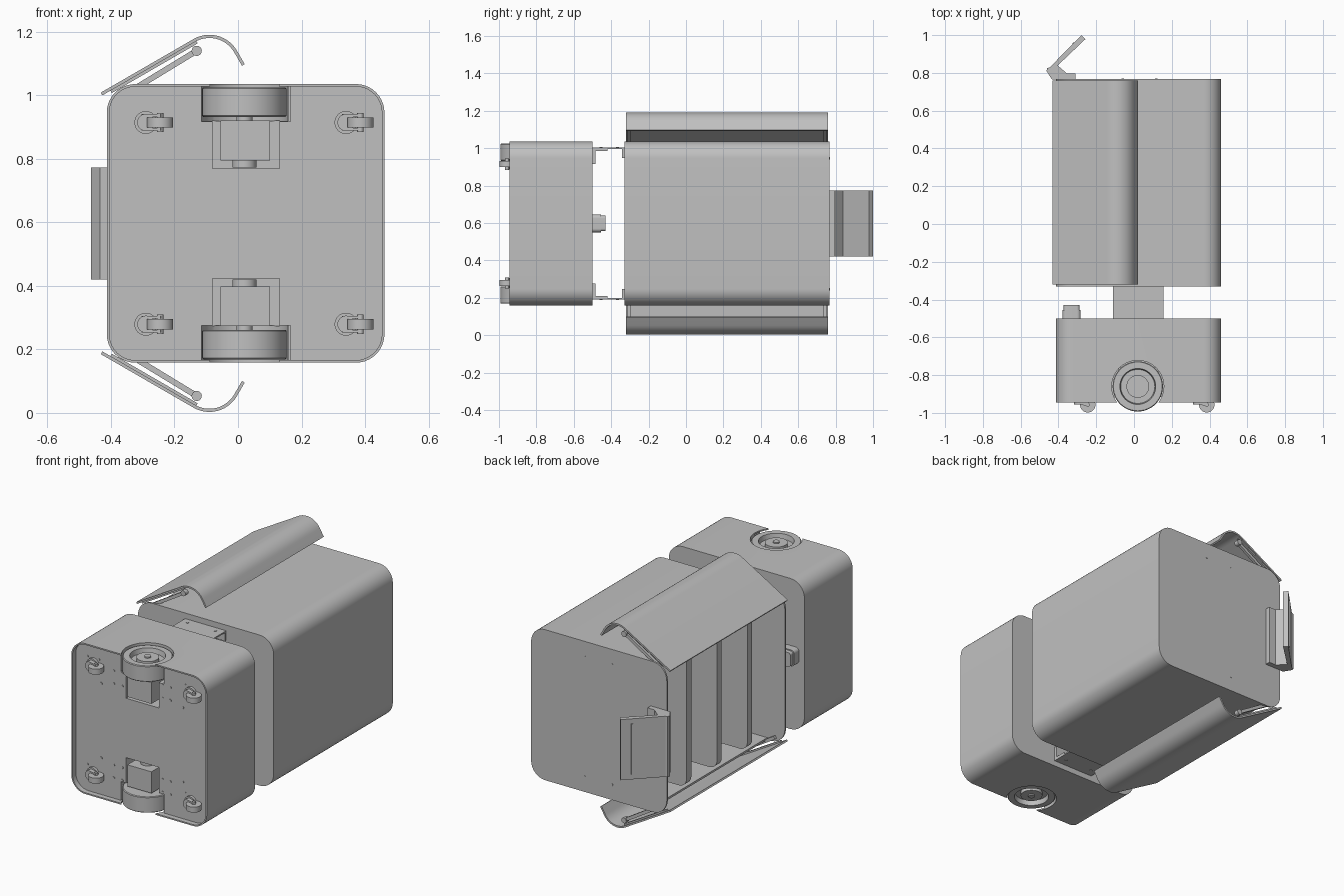
import bpy
import bmesh
from math import cos, sin, pi, radians
from mathutils import Vector

if "Cube" in bpy.data.objects:
    bpy.data.objects.remove(bpy.data.objects["Cube"])

MID = 0.5965  # height of the mirror plane

grey = bpy.data.materials.new("plain_grey")
grey.use_nodes = True
grey.diffuse_color = (0.53, 0.53, 0.53, 1)
grey.node_tree.nodes["Principled BSDF"].inputs["Base Color"].default_value = (0.53, 0.53, 0.53, 1)

# Maps a 2D outline point and an extrusion depth to 3D
AXES = {
    "y": lambda a, b, t: (a, t, b),
    "z": lambda a, b, t: (a, b, t),
}


def smooth(ob):
    bpy.ops.object.select_all(action="DESELECT")
    ob.select_set(True)
    bpy.context.view_layer.objects.active = ob
    bpy.ops.object.shade_smooth_by_angle(angle=radians(30))


def finish(name, bm):
    bmesh.ops.recalc_face_normals(bm, faces=bm.faces)
    mesh = bpy.data.meshes.new(name)
    bm.to_mesh(mesh)
    bm.free()
    mesh.materials.append(grey)
    ob = bpy.data.objects.new(name, mesh)
    bpy.context.collection.objects.link(ob)
    smooth(ob)
    return ob


def prism(name, outline, lo, hi, axis):
    bm = bmesh.new()
    place = AXES[axis]
    face = bm.faces.new([bm.verts.new(place(a, b, lo)) for a, b in outline])
    # Keep the starting face so the solid is closed
    side = bmesh.ops.extrude_face_region(bm, geom=[face], use_keep_orig=True)["geom"]
    move = Vector(place(0, 0, hi - lo))
    bmesh.ops.translate(bm, vec=move, verts=[v for v in side if isinstance(v, bmesh.types.BMVert)])
    return finish(name, bm)


def arc(cx, cy, r, start, end, n=10):
    return [(cx + r * cos(radians(start + (end - start) * i / n)),
             cy + r * sin(radians(start + (end - start) * i / n))) for i in range(n + 1)]


def circle(cx, cy, r, n=40):
    return arc(cx, cy, r, 0, 360 - 360 / n, n - 1)


def rect(a0, a1, b0, b1):
    return [(a0, b0), (a1, b0), (a1, b1), (a0, b1)]


def rounded(a0, a1, b0, b1, r):
    return (arc(a1 - r, b1 - r, r, 0, 90) + arc(a0 + r, b1 - r, r, 90, 180)
            + arc(a0 + r, b0 + r, r, 180, 270) + arc(a1 - r, b0 + r, r, 270, 360))


def box(name, x0, x1, y0, y1, z0, z1):
    return prism(name, rect(x0, x1, z0, z1), y0, y1, "y")


def lathe(name, profile, x, y, side):
    bm = bmesh.new()
    verts = [bm.verts.new((r, 0, side * h)) for r, h in profile]
    edges = [bm.edges.new(pair) for pair in zip(verts, verts[1:])]
    bmesh.ops.spin(bm, geom=verts + edges, axis=(0, 0, 1), cent=(0, 0, 0),
                   angle=2 * pi, steps=48, use_duplicate=False)
    bmesh.ops.remove_doubles(bm, verts=bm.verts, dist=1e-5)
    bmesh.ops.translate(bm, vec=(x, y, MID), verts=bm.verts)
    return finish(name, bm)


def carve(target, cutter):
    mod = target.modifiers.new("cut", "BOOLEAN")
    mod.operation = "DIFFERENCE"
    mod.solver = "EXACT"
    mod.object = cutter
    # Apply the cut, drop the helper and restore sharp edges
    bpy.context.view_layer.objects.active = target
    bpy.ops.object.modifier_apply(modifier=mod.name)
    bpy.data.objects.remove(cutter)
    smooth(target)


def strip(points, width):
    (ax, ay), (bx, by) = points
    d = Vector((bx - ax, by - ay)).normalized() * width / 2
    return [(ax - d.y, ay + d.x), (bx - d.y, by + d.x), (bx + d.y, by - d.x), (ax + d.y, ay - d.x)]


def flip(points, s):
    return [(a, MID + s * h) for a, h in points]


# Drive base with a recessed underside
Z0, Z1 = MID - 0.4385, MID + 0.4385
base = prism("drive_base", rounded(-0.413, 0.461, Z0, Z1, 0.09), -0.945, -0.5, "y")
carve(base, prism("underside_cut", rounded(-0.405, 0.453, Z0 + 0.008, Z1 - 0.008, 0.082), -1, -0.915, "y"))

WX, WY = 0.02, -0.86
bolts = [(-0.33, 0.352), (-0.255, 0.352), (-0.33, 0.277), (-0.24, 0.217), (0.285, 0.217),
         (0.3, 0.352), (0.3, 0.277)]
bolts += [(x, h) for x in (-0.16, -0.105, 0.155, 0.205) for h in (0.312, 0.237)]

for s, tag in ((1, "upper"), (-1, "lower")):
    def zs(h0, h1):
        return sorted((MID + s * h0, MID + s * h1))

    # Wheel and motor pockets
    carve(base, prism("wheel_cut", circle(WX, WY, 0.138), *zs(0.322, 0.6), "z"))
    carve(base, box("wheel_slot", -0.115, 0.165, -1.1, -0.86, *zs(0.321, 0.43)))
    carve(base, box("motor_cut", -0.08, 0.13, -1.1, -0.76, *zs(0.173, 0.3235)))

    # Drive wheel, hub and motor
    lathe(tag + "_drive_wheel",
          [(0, 0.335), (0.129, 0.335), (0.133, 0.339), (0.133, 0.424), (0.129, 0.428), (0.095, 0.428),
           (0.09, 0.4), (0.06, 0.4), (0.06, 0.42), (0.018, 0.42), (0.018, 0.427), (0, 0.427)], WX, WY, s)
    box(tag + "_motor", -0.055, 0.1, -0.94, -0.765, *zs(0.198, 0.323))
    prism(tag + "_axle", circle(WX, WY, 0.025), *zs(0.32, 0.337), "z")
    prism(tag + "_motor_end", circle(WX, WY, 0.038), *zs(0.176, 0.2), "z")

    # Swivel casters
    for x, where in ((-0.29, "right"), (0.34, "left")):
        cz = MID + s * 0.3175
        label = tag + "_" + where + "_caster_"
        prism(label + "plate", circle(x, cz, 0.036), -0.93, -0.914, "y")
        prism(label + "swivel", circle(x, cz, 0.027), -0.955, -0.93, "y")
        prism(label + "wheel", circle(x + 0.045, -0.957, 0.041), cz - 0.016, cz + 0.016, "z")
        prism(label + "axle", circle(x + 0.045, -0.957, 0.01, 16), cz - 0.03, cz + 0.03, "z")
        for k in (-1, 1):
            fork = strip([(x - 0.01, -0.938), (x + 0.05, -0.957)], 0.022)
            c = cz + k * 0.022
            prism(label + "fork", fork, c - 0.004, c + 0.004, "z")

    # Underside bolts
    for x, h in bolts:
        prism(tag + "_bolt", circle(x, MID + s * h, 0.007, 12), -0.918, -0.914, "y")

    # Link plate between base and cabinet, with angle brackets
    box(tag + "_link_plate", -0.11, 0.155, -0.5, -0.325, *zs(0.398, 0.406))
    box(tag + "_base_bracket", -0.11, 0.155, -0.501, -0.485, *zs(0.32, 0.4))
    box(tag + "_base_bracket_foot", -0.11, 0.155, -0.5, -0.42, *zs(0.388, 0.4))
    box(tag + "_cabinet_bracket", -0.11, 0.155, -0.342, -0.329, *zs(0.35, 0.4))
    for x in (-0.07, 0.11):
        for y in (-0.455, -0.365):
            prism(tag + "_link_bolt", circle(x, y, 0.008, 12), *zs(0.405, 0.409), "z")
    for x in (-0.06, 0.117):
        prism(tag + "_cap_bolt", circle(x, MID + s * 0.35, 0.007, 12), 0.764, 0.769, "y")

    # Open curved door: flat leaf, rounded corner and short return
    cx, ch, r, t = -0.09, 0.4935, 0.1, 0.01
    slope = Vector((cos(radians(30)), sin(radians(30))))

    def sheet(rad):
        bend = arc(cx, ch, rad, 120, 30, 14)
        first = Vector(bend[0]) - slope * 0.337
        last = Vector(bend[-1]) + Vector((slope.y, -slope.x)) * 0.049
        return [tuple(first)] + bend + [tuple(last)]

    prism(tag + "_door", flip(sheet(r) + sheet(r - t)[::-1], s), -0.32, 0.76, "y")

    # Hinge arms with pivots and door mounts
    for y in (-0.306, 0.744):
        pivot = (-0.13, 0.543)
        prism(tag + "_hinge_arm", flip(strip([(-0.36, 0.403), pivot], 0.018), s), y - 0.008, y + 0.008, "y")
        prism(tag + "_hinge_pivot", circle(pivot[0], MID + s * pivot[1], 0.016, 24), y - 0.014, y + 0.014, "y")
        prism(tag + "_hinge_mount", flip(strip([(-0.4, 0.4155), (-0.13, 0.5715)], 0.012), s), y - 0.008, y + 0.008, "y")


# Cabinet: wrap-around shell open to the right, with two end caps
def shell_path(gap):
    r = 0.09 - gap
    return ([(-0.3, Z0 + gap)] + arc(0.371, Z0 + 0.09, r, 270, 360)
            + arc(0.371, Z1 - 0.09, r, 0, 90) + [(-0.3, Z1 - gap)])


prism("cabinet_shell", shell_path(0) + shell_path(0.012)[::-1], -0.325, 0.76, "y")
for name, y in (("cabinet_front_cap", -0.33), ("cabinet_back_cap", 0.757)):
    prism(name, rounded(-0.413, 0.461, Z0, Z1, 0.09), y, y + 0.01, "y")

# Three shelves inside the open cabinet
for i in range(3):
    y = -0.08 + i * 0.28
    prism("shelf", rounded(-0.355, 0.45, Z0 + 0.05, Z1 - 0.05, 0.05), y - 0.022, y + 0.022, "y")

# Stop button on the base
prism("button_housing", rounded(-0.378, -0.282, 0.55, 0.645, 0.02), -0.501, -0.455, "y")
prism("button_cap", rounded(-0.372, -0.288, 0.556, 0.639, 0.015), -0.455, -0.43, "y")

# Tilted display on a bent foot
foot = [(-0.435, 0.766), (-0.31, 0.766), (-0.31, 0.797), (-0.355, 0.797),
        (-0.405, 0.84), (-0.46, 0.825), (-0.463, 0.81)]
prism("display_foot", foot, 0.42, 0.773, "z")
prism("display_panel", [(-0.463, 0.812), (-0.445, 0.8), (-0.258, 0.978), (-0.278, 1.0)], 0.42, 0.773, "z")
prism("display_bezel_line", strip([(-0.325, 0.954), (-0.319, 0.96)], 0.006), 0.45, 0.745, "z")
